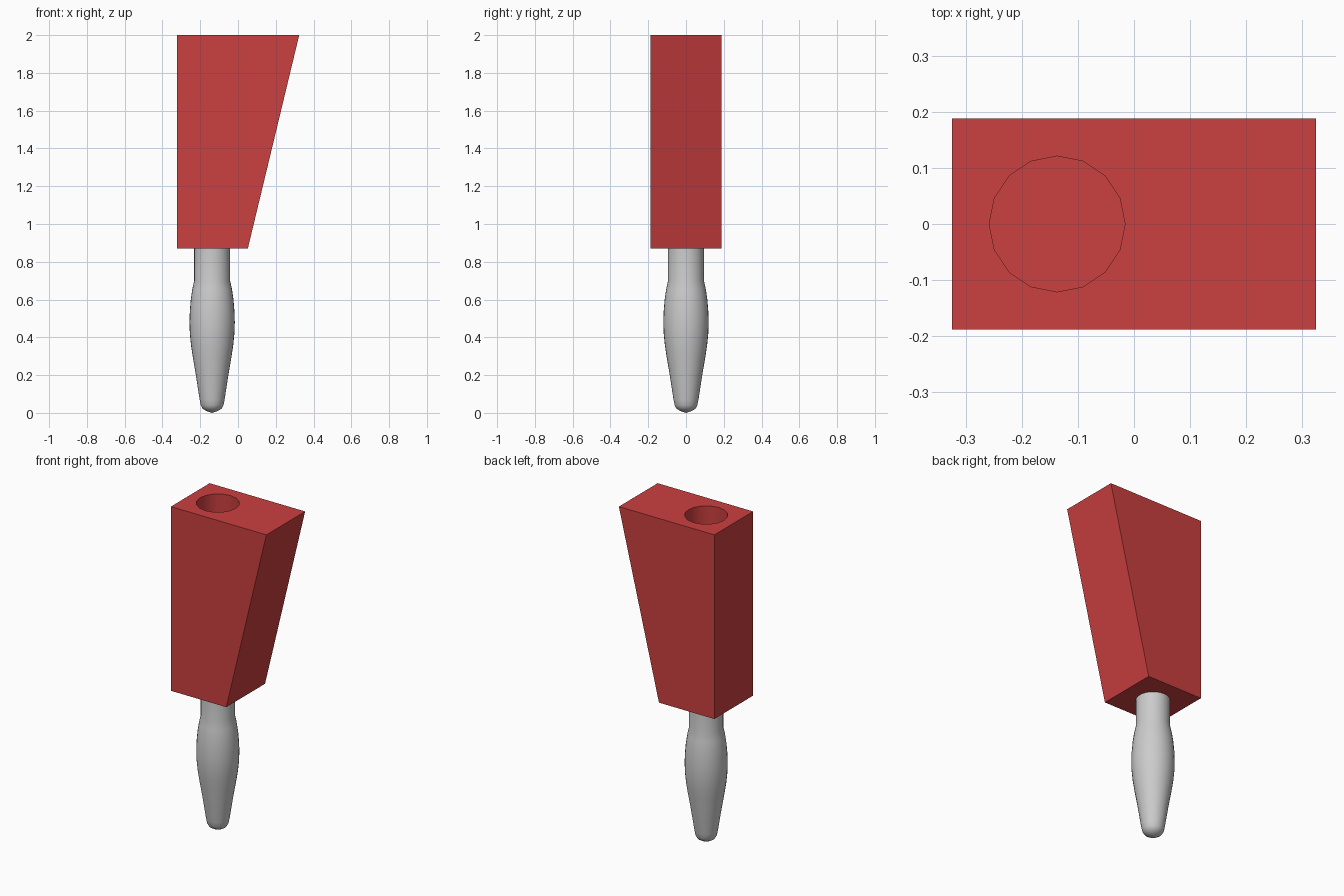
import bpy, bmesh, math

if "Cube" in bpy.data.objects:
    bpy.data.objects.remove(bpy.data.objects["Cube"])

AXIS_X = -0.137      # shared axis of pin and socket
BASE, TOP = 0.87, 2.0


def make_object(name, bm):
    bmesh.ops.recalc_face_normals(bm, faces=bm.faces)
    mesh = bpy.data.meshes.new(name)
    bm.to_mesh(mesh)
    bm.free()
    obj = bpy.data.objects.new(name, mesh)
    bpy.context.collection.objects.link(obj)
    return obj


def shade(obj, angle):
    bpy.ops.object.select_all(action='DESELECT')
    obj.select_set(True)
    bpy.context.view_layer.objects.active = obj
    bpy.ops.object.shade_smooth_by_angle(angle=math.radians(angle))


# Wedge-shaped plug housing, extruded from its front outline
bm = bmesh.new()
outline = [(-0.324, BASE), (0.052, BASE), (0.324, TOP), (-0.324, TOP)]
face = bm.faces.new([bm.verts.new((x, -0.188, z)) for x, z in outline])
ext = bmesh.ops.extrude_face_region(bm, geom=[face])
bmesh.ops.translate(bm, vec=(0, 0.376, 0),
                    verts=[g for g in ext["geom"] if isinstance(g, bmesh.types.BMVert)])
housing = make_object("housing", bm)
red = bpy.data.materials.new("red_plastic")
red.diffuse_color = (0.6, 0.05, 0.05, 1)
red.use_nodes = True
red.node_tree.nodes["Principled BSDF"].inputs["Base Color"].default_value = red.diffuse_color
housing.data.materials.append(red)

# Blind round socket in the top
depth = 0.85
bpy.ops.mesh.primitive_cylinder_add(vertices=16, radius=0.121, depth=depth + 0.1,
                                    location=(AXIS_X, 0, TOP + 0.1 - (depth + 0.1) / 2))
cutter = bpy.context.object
cutter.name = "socket_cutter"
cutter.data.materials.append(red)
cutter.hide_render = True
mod = housing.modifiers.new("socket", 'BOOLEAN')
mod.operation = 'DIFFERENCE'
mod.solver = 'EXACT'
mod.object = cutter
bpy.context.view_layer.objects.active = housing
bpy.ops.object.modifier_apply(modifier=mod.name)
bpy.data.objects.remove(cutter, do_unlink=True)
shade(housing, 30)

# Bulged metal pin, turned around its axis
profile = [(0, 0), (0.03, 0.01), (0.05, 0.022), (0.06, 0.04), (0.066, 0.07),
           (0.086, 0.2), (0.103, 0.3), (0.112, 0.36), (0.118, 0.42), (0.12, 0.48),
           (0.118, 0.54), (0.113, 0.6), (0.105, 0.655), (0.095, 0.7),
           (0.095, BASE + 0.02), (0, BASE + 0.02)]
bm = bmesh.new()
verts = [bm.verts.new((r, 0, z)) for r, z in profile]
edges = [bm.edges.new(pair) for pair in zip(verts, verts[1:])]
bmesh.ops.spin(bm, geom=verts + edges, cent=(0, 0, 0), axis=(0, 0, 1),
               angle=math.tau, steps=32, use_duplicate=False)
bmesh.ops.remove_doubles(bm, verts=bm.verts, dist=0.0005)
pin = make_object("pin", bm)
pin.location.x = AXIS_X
shade(pin, 35)
